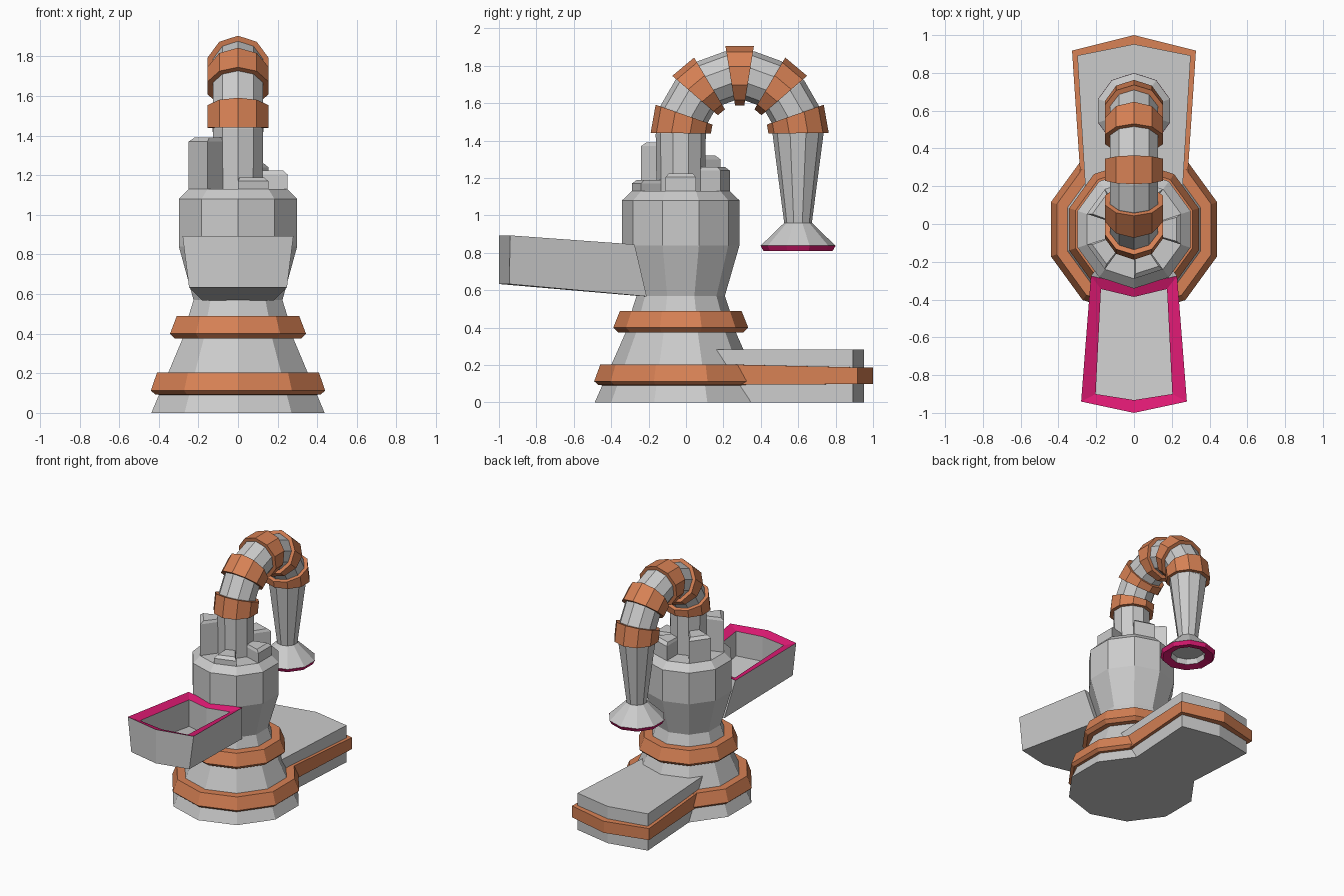
import bpy
from math import sin, cos, radians

if "Cube" in bpy.data.objects:
    bpy.data.objects.remove(bpy.data.objects["Cube"])

SIDES = 10
CY = -0.028            # body axis in y


def material(name, rgb):
    m = bpy.data.materials.new(name)
    m.diffuse_color = (*rgb, 1)
    m.use_nodes = True
    m.node_tree.nodes["Principled BSDF"].inputs["Base Color"].default_value = m.diffuse_color
    return m


ORANGE = material("orange", (0.68, 0.22, 0.09))
PINK = material("pink", (0.72, 0.01, 0.17))


def loft(name, loops, mat=None, bottom=True, top=True):
    """Bridge equal-length loops (counter-clockwise from above), with optional caps."""
    n = len(loops[0])
    faces = []
    for j in range(len(loops) - 1):
        a, b = j * n, (j + 1) * n
        faces += [(a + i, a + (i + 1) % n, b + (i + 1) % n, b + i) for i in range(n)]
    if bottom:
        faces.append(tuple(reversed(range(n))))
    if top:
        faces.append(tuple(range((len(loops) - 1) * n, len(loops) * n)))
    me = bpy.data.meshes.new(name)
    me.from_pydata([p for l in loops for p in l], [], faces)
    if mat:
        me.materials.append(mat)
    ob = bpy.data.objects.new(name, me)
    bpy.context.collection.objects.link(ob)
    return ob


def ring(r, z, y=CY):
    ts = [radians(-90 + 36 * k) for k in range(SIDES)]
    return [(r * cos(t), y + r * sin(t), z) for t in ts]


def lathe(name, profile, y=CY, **kw):
    return loft(name, [ring(r, z, y) for r, z in profile], **kw)


# Body and its two bands
lathe("body", [(.46, 0), (.29, .385), (.262, .49), (.236, .57),
               (.314, .84), (.314, 1.08), (.262, 1.13)])
lathe("lower_band", [(.40, .09), (.44, .093), (.463, .113), (.43, .203), (.36, .203)],
      mat=ORANGE, bottom=False, top=False)
lathe("upper_band", [(.28, .375), (.335, .375), (.361, .40), (.325, .49), (.25, .49)],
      mat=ORANGE, bottom=False, top=False)


# Rear foot with its band
def foot_outline(wb, yb, wf, yf, tip, zb, zf):
    return [(-wb, yb, zb), (wb, yb, zb), (wf, yf, zf), (0, tip, zf), (-wf, yf, zf)]


loft("foot", [foot_outline(.255, .15, .30, .892, .952, z, z) for z in (0, .283)])
loft("foot_band", [foot_outline(.283, .24, .328, .918, 1.0, .095, .098),
                   foot_outline(.283, .24, .328, .918, 1.0, .203, .187)], mat=ORANGE)


# Front tray: outer shell, sloped rim, hollow inside
def tray_outline(wb, yb, yb_mid, wf, yf, tip, zb, zf):
    return [(wb, yb, zb), (0, yb_mid, zb), (-wb, yb, zb),
            (-wf, yf, zf), (0, tip, zf), (wf, yf, zf)]


low = tray_outline(.18, -.21, -.23, .247, -.945, -1.0, .567, .633)
rim_out = tray_outline(.228, -.275, -.328, .28, -.94, -1.0, .845, .893)
rim_in = tray_outline(.175, -.344, -.386, .203, -.90, -.932, .825, .87)
floor = tray_outline(.175, -.344, -.386, .203, -.90, -.932, .62, .68)
loft("tray_shell", [low, rim_out], top=False)
loft("tray_rim", [rim_out, rim_in], mat=PINK, bottom=False, top=False)
loft("tray_inside", [rim_in, floor], bottom=False)

# Stepped wedge blocks around the pipe, on every second side
for k, h in enumerate((1.19, 1.225, 1.26, 1.32, 1.39)):
    a0, a1 = radians(-90 + 72 * k), radians(-54 + 72 * k)

    def wedge(r, inset, z):
        return [(q * cos(a), CY + q * sin(a), z) for q, a in
                ((.12, a0 + inset), (r, a0 + inset), (r, a1 - inset), (.12, a1 - inset))]
    loft(f"step_block_{k + 1}", [wedge(.262, 0, 1.12), wedge(.262, 0, h - .02),
                                 wedge(.235, .04, h)])

# Curved pipe with five collars
ARC_Y, ARC_Z, ARC_R = .287, 1.435, .315


def arc_ring(r, deg):
    a = radians(deg)
    out = []
    for k in range(SIDES):
        t = radians(-90 + 36 * k)
        d = ARC_R - r * sin(t)
        out.append((r * cos(t), ARC_Y - d * cos(a), ARC_Z + d * sin(a)))
    return out


loft("pipe", [ring(.129, 1.1)] + [arc_ring(.134, d) for d in range(0, 181, 20)])
for k in range(5):
    d0 = 40 * k + .8
    d1 = d0 + 18.4
    loft(f"pipe_collar_{k + 1}", [arc_ring(.125, d0), arc_ring(.161, d0),
                                  arc_ring(.161, d1), arc_ring(.125, d1)],
         mat=ORANGE, bottom=False, top=False)

# Hanging nozzle with flared bell and open mouth
NY = ARC_Y + ARC_R - .003
lathe("nozzle", [(.2, .838), (.074, .96), (.137, 1.44)], y=NY, bottom=False, top=False)
lathe("nozzle_lip", [(.125, .822), (.185, .81), (.201, .838)], y=NY, mat=PINK,
      bottom=False, top=False)
lathe("nozzle_mouth", [(.115, .86), (.125, .822)], y=NY, top=False)
